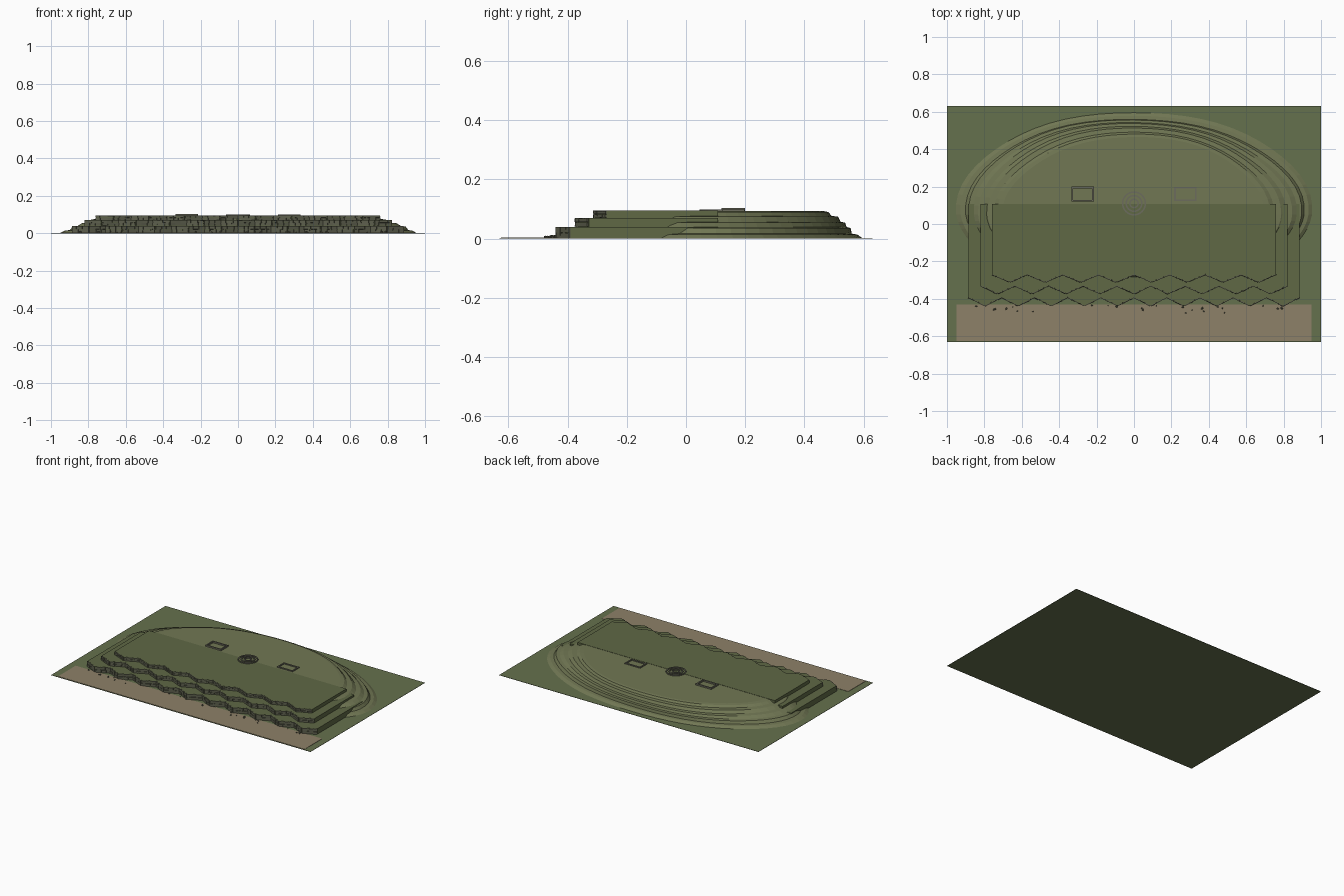
import bpy, bmesh, math, random
from mathutils import Vector, Matrix

if "Cube" in bpy.data.objects:
    bpy.data.objects.remove(bpy.data.objects["Cube"])
random.seed(7)


def mat(name, c):
    m = bpy.data.materials.new(name)
    m.diffuse_color = (*c, 1)
    m.use_nodes = True
    m.node_tree.nodes["Principled BSDF"].inputs["Base Color"].default_value = m.diffuse_color
    return m


GRASS = mat("grass", (0.13, 0.165, 0.075))
HILL = mat("hill_grass", (0.165, 0.185, 0.088))
FILL = mat("terrace_grass", (0.115, 0.14, 0.06))
SAND = mat("sand", (0.27, 0.22, 0.14))
STONE = mat("stone", (0.11, 0.115, 0.075))
RUIN = mat("ruin_stone", (0.15, 0.15, 0.11))


def finish(name, bm, material):
    bmesh.ops.recalc_face_normals(bm, faces=bm.faces)
    me = bpy.data.meshes.new(name)
    bm.to_mesh(me)
    bm.free()
    ob = bpy.data.objects.new(name, me)
    bpy.context.collection.objects.link(ob)
    me.materials.append(material)
    return ob


def add_box(bm, center, size, angle=0.0, jitter=0.0):
    m = (Matrix.Translation(center) @ Matrix.Rotation(angle, 4, 'Z')
         @ Matrix.Diagonal((*size, 1)))
    vs = bmesh.ops.create_cube(bm, size=1, matrix=m)['verts']
    for v in vs:
        v.co += Vector([random.uniform(-jitter, jitter) for _ in range(3)])


def box(name, x0, x1, y0, y1, z0, z1, material):
    bm = bmesh.new()
    add_box(bm, ((x0 + x1) / 2, (y0 + y1) / 2, (z0 + z1) / 2),
            (x1 - x0, y1 - y0, z1 - z0))
    return finish(name, bm, material)


# ground and sandy esplanade
box("ground", -1, 1, -0.63, 0.63, 0, 0.002, GRASS)
box("esplanade", -0.95, 0.95, -0.625, -0.43, 0.001, 0.004, SAND)

# stepped hill lofted from elliptical rings: (rx, ry, z)
profile = [(0.955, 0.555, 0.0), (0.93, 0.535, 0.014), (0.905, 0.515, 0.017),
           (0.89, 0.51, 0.036), (0.865, 0.495, 0.039), (0.84, 0.488, 0.054),
           (0.81, 0.472, 0.057), (0.785, 0.462, 0.074), (0.75, 0.44, 0.077),
           (0.73, 0.43, 0.090), (0.70, 0.415, 0.093)]
bm = bmesh.new()
N = 64
rings = []
for k, (rx, ry, z) in enumerate(profile):
    ring = []
    for i in range(N):
        a = 2 * math.pi * i / N
        w = 1 + 0.008 * math.sin(3 * a + 0.4 * k) + 0.005 * math.sin(7 * a)
        front = 0.72 if math.sin(a) < 0 else 1
        ring.append(bm.verts.new((rx * w * math.cos(a),
                                  0.05 + ry * w * front * math.sin(a), z)))
    rings.append(ring)
for a, b in zip(rings, rings[1:]):
    for i in range(N):
        j = (i + 1) % N
        bm.faces.new((a[i], a[j], b[j], b[i]))
bm.faces.new(rings[-1])
finish("hill", bm, HILL)


# zigzag terraces faced with fitted blocks
def terrace(name, half, y_in, y_out, z0, z1, teeth):
    n = teeth * 2
    pts = [Vector((-half + 2 * half * i / n, y_out if i % 2 else y_in, 0))
           for i in range(n + 1)]
    outline = pts + [Vector((half, 0.108, 0)), Vector((-half, 0.108, 0))]
    bm = bmesh.new()
    f = bm.faces.new([bm.verts.new((p.x, p.y, 0.001)) for p in outline])
    ext = bmesh.ops.extrude_face_region(bm, geom=[f])['geom']
    for v in ext:
        if isinstance(v, bmesh.types.BMVert):
            v.co.z = z1
    finish(name + "_fill", bm, FILL)
    # stone courses along each zigzag face
    bm = bmesh.new()
    rows = 2
    h = (z1 - z0) / rows
    for p, q in zip(pts, pts[1:]):
        d = q - p
        ang = math.atan2(d.y, d.x)
        for r in range(rows):
            cuts = [0, random.uniform(0.24, 0.42), random.uniform(0.58, 0.76), 1]
            for s, e in zip(cuts, cuts[1:]):
                c = p + d * (s + e) / 2
                c.z = z0 + h * (r + 0.5)
                add_box(bm, c, (d.length * (e - s) - 0.002,
                                random.uniform(0.008, 0.013), h - 0.0015),
                        ang, 0.0007)
    finish(name + "_wall_stones", bm, STONE)


terrace("lower_terrace", 0.885, -0.39, -0.435, 0.0015, 0.040, 10)
terrace("middle_terrace", 0.82, -0.328, -0.37, 0.040, 0.070, 9)
terrace("upper_terrace", 0.76, -0.268, -0.308, 0.070, 0.0945, 8)

# concentric ring walls of the round tower
for r in (0.065, 0.046, 0.026):
    bm = bmesh.new()
    n = 32
    loops = []
    for rr, z in ((r, 0.09), (r, 0.099), (r - 0.008, 0.099), (r - 0.008, 0.09)):
        loops.append([bm.verts.new((rr * math.cos(2 * math.pi * i / n),
                                    0.11 + rr * math.sin(2 * math.pi * i / n), z))
                      for i in range(n)])
    for k in range(4):
        a, b = loops[k], loops[(k + 1) % 4]
        for i in range(n):
            j = (i + 1) % n
            bm.faces.new((a[i], a[j], b[j], b[i]))
    finish("tower_ring", bm, RUIN)


# rectangular tower foundations
def foundation(name, cx, cy, w, d, top):
    t = 0.009
    bm = bmesh.new()
    z, h = (0.09 + top) / 2, top - 0.09
    for s in (-1, 1):
        add_box(bm, (cx, cy + s * (d - t) / 2, z), (w, t, h))
        add_box(bm, (cx + s * (w - t) / 2, cy, z), (t, d - 2 * t, h))
    finish(name, bm, RUIN)


foundation("left_foundation", -0.275, 0.16, 0.12, 0.08, 0.103)
foundation("right_foundation", 0.275, 0.16, 0.12, 0.075, 0.099)

# fallen boulders along the esplanade
bm = bmesh.new()
for i in range(26):
    s = random.uniform(0.004, 0.008)
    m = (Matrix.Translation((random.uniform(-0.88, 0.88),
                             random.uniform(-0.475, -0.435), 0.003 + s * 0.5))
         @ Matrix.Rotation(random.uniform(0, 3), 4, 'Z')
         @ Matrix.Diagonal((s, s * 0.8, s * 0.8, 1)))
    bmesh.ops.create_icosphere(bm, subdivisions=1, radius=1, matrix=m)
finish("boulders", bm, STONE)
